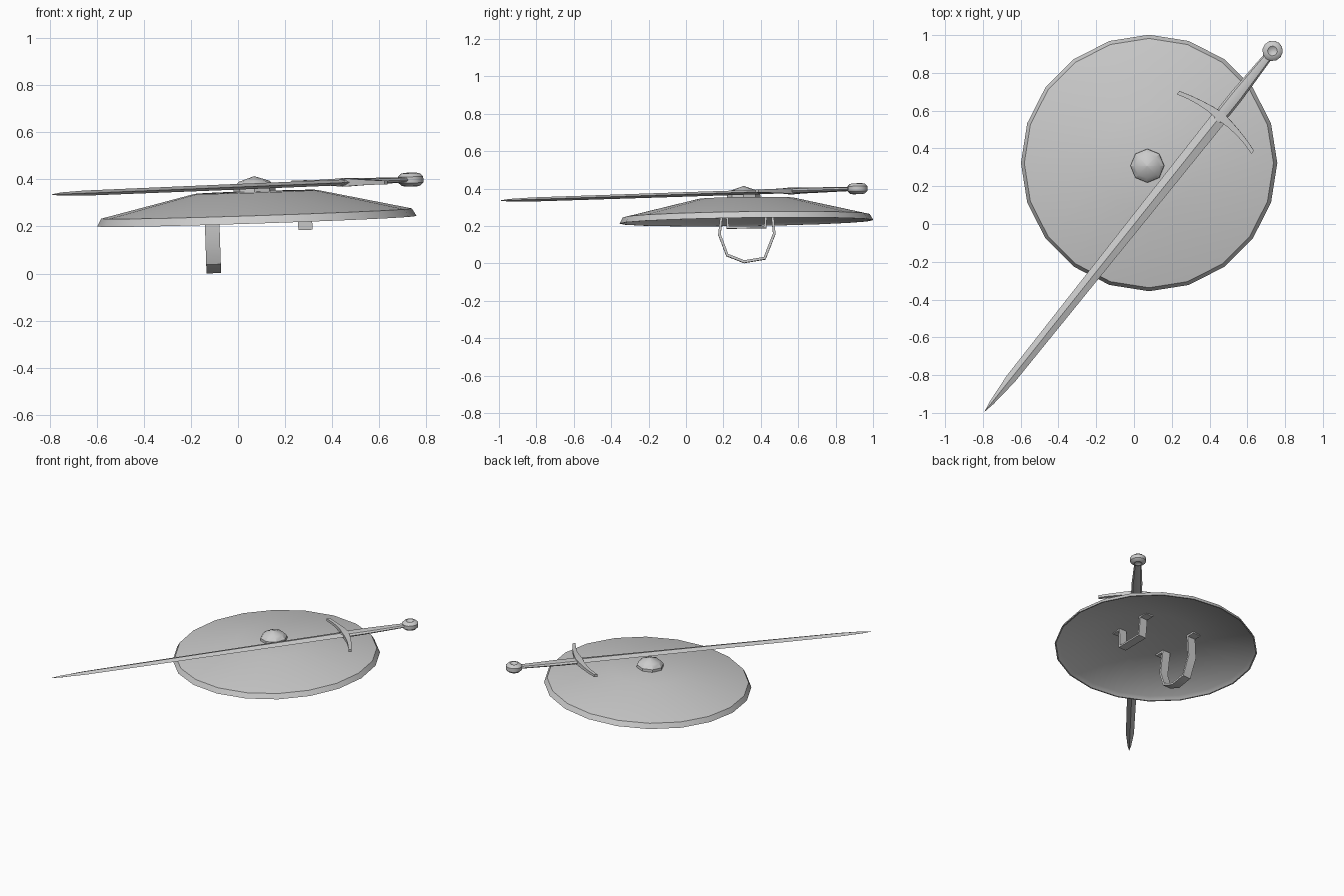
import bpy, bmesh, math
from mathutils import Matrix, Vector

if "Cube" in bpy.data.objects:
    bpy.data.objects.remove(bpy.data.objects["Cube"], do_unlink=True)

grey = bpy.data.materials.new("plain grey")
grey.use_nodes = True
colour = (0.6, 0.6, 0.6, 1)
grey.diffuse_color = colour
grey.node_tree.nodes["Principled BSDF"].inputs["Base Color"].default_value = colour


def finish(name, bm, matrix):
    bmesh.ops.remove_doubles(bm, verts=bm.verts, dist=1e-5)
    bmesh.ops.recalc_face_normals(bm, faces=bm.faces)
    mesh = bpy.data.meshes.new(name)
    bm.to_mesh(mesh)
    bm.free()
    mesh.materials.append(grey)
    ob = bpy.data.objects.new(name, mesh)
    bpy.context.collection.objects.link(ob)
    ob.matrix_world = matrix
    bpy.ops.object.select_all(action="DESELECT")
    ob.select_set(True)
    bpy.context.view_layer.objects.active = ob
    bpy.ops.object.shade_smooth_by_angle(angle=math.radians(32))
    return ob


def skin(name, rings, matrix, closed_ends=True):
    """Join equal rings of points into one solid."""
    bm = bmesh.new()
    loops = [[bm.verts.new(p) for p in ring] for ring in rings]
    n = len(loops[0])
    for a, b in zip(loops, loops[1:]):
        for i in range(n):
            j = (i + 1) % n
            bm.faces.new((a[i], a[j], b[j], b[i]))
    if closed_ends:
        bm.faces.new(loops[0])
        bm.faces.new(loops[-1])
    return finish(name, bm, matrix)


def revolve(name, profile, sides, matrix):
    """Turn (radius, height) points about z, with fans at the poles."""
    rings = []
    for r, z in profile:
        turn = [math.tau * i / sides for i in range(sides)]
        rings.append([(max(r, 1e-3) * math.cos(t), max(r, 1e-3) * math.sin(t), z) for t in turn])
    return skin(name, rings, matrix)


def strap(name, path, x, width, thick, matrix):
    """Flat band following (y, z) points."""
    pts = [Vector(p) for p in path]
    rings = []
    for i, p in enumerate(pts):
        d_in = (p - pts[i - 1]).normalized() if i else (pts[1] - p).normalized()
        d_out = (pts[i + 1] - p).normalized() if i + 1 < len(pts) else d_in
        t = (d_in + d_out).normalized()
        n = Vector((-t.y, t.x)) * thick / 2 / max(t.dot(d_in), 0.5)
        a, b = p + n, p - n
        rings.append([(x - width / 2, *a), (x + width / 2, *a),
                      (x + width / 2, *b), (x - width / 2, *b)])
    return skin(name, rings, matrix)


# Shield frame, slightly tilted
shield = (Matrix.Translation((0.08, 0.323, 0.222))
          @ Matrix.Rotation(-0.033, 4, "Y") @ Matrix.Rotation(0.014, 4, "X"))

# Shield: thin dished shell with a bevelled rim
revolve("shield", [(0, 0.128), (0.26, 0.125), (0.66, 0.033), (0.679, 0),
                   (0.67, 0), (0.647, 0.022), (0.26, 0.105), (0, 0.108)], 20, shield)

# Boss
revolve("shield_boss", [(0, 0.11), (0.09, 0.118), (0.089, 0.145), (0.066, 0.17),
                        (0, 0.192)], 8, shield @ Matrix.Translation((-0.005, -0.013, 0)))

# Arm strap and hand grip, with feet fixed inside the shell
strap("arm_strap", [(-0.19, 0.1), (-0.125, 0.1), (-0.145, -0.06), (-0.105, -0.17),
                    (-0.015, -0.207), (0.095, -0.19), (0.148, -0.06), (0.135, 0.1),
                    (0.2, 0.1)], -0.19, 0.062, 0.014, shield)
strap("hand_grip", [(-0.17, 0.1), (-0.105, 0.1), (-0.1, -0.036), (0.1, -0.036),
                    (0.11, 0.1), (0.175, 0.1)], 0.205, 0.06, 0.012, shield)

# Sword frame: x runs from the tip to the pommel
sword = (Matrix.Translation((-0.79, -0.992, 0.336))
         @ Matrix.Rotation(math.radians(51.4), 4, "Z")
         @ Matrix.Rotation(math.radians(-1.48), 4, "Y"))


def oval(x, w, h, sides, y=0):
    return [(x, y + w * math.cos(math.tau * i / sides), h * math.sin(math.tau * i / sides))
            for i in range(sides)]


# Blade: diamond section, long taper and point
skin("blade", [oval(x, w, h, 4) for x, w, h in
               [(0, 0.001, 0.001), (0.06, 0.012, 0.007), (0.22, 0.027, 0.011),
                (1.2, 0.035, 0.012), (1.99, 0.041, 0.012)]], sword)

# Handle
skin("handle", [oval(x, w, h, 8) for x, w, h in
                [(1.97, 0.026, 0.014), (2.03, 0.036, 0.016), (2.14, 0.036, 0.015),
                 (2.4, 0.024, 0.011)]], sword)

# Cross guard: bar bowed toward the tip
guard = []
for i in range(-4, 5):
    s = i / 4
    half = 0.011 + 0.012 * (1 - abs(s)) ** 2
    x, y = 2.0 - 0.042 * s * s, 0.253 * s
    guard.append([(x - half, y, -half * 0.8), (x + half, y, -half * 0.8),
                  (x + half, y, half * 0.8), (x - half, y, half * 0.8)])
skin("cross_guard", guard, sword)

# Pommel: flat wheel with a dimple on each face
half = [(0, 0.02), (0.014, 0.021), (0.026, 0.029), (0.04, 0.026), (0.054, 0.013)]
revolve("pommel", half + [(r, -z) for r, z in reversed(half)], 12,
        sword @ Matrix.Translation((2.443, 0, 0)))
